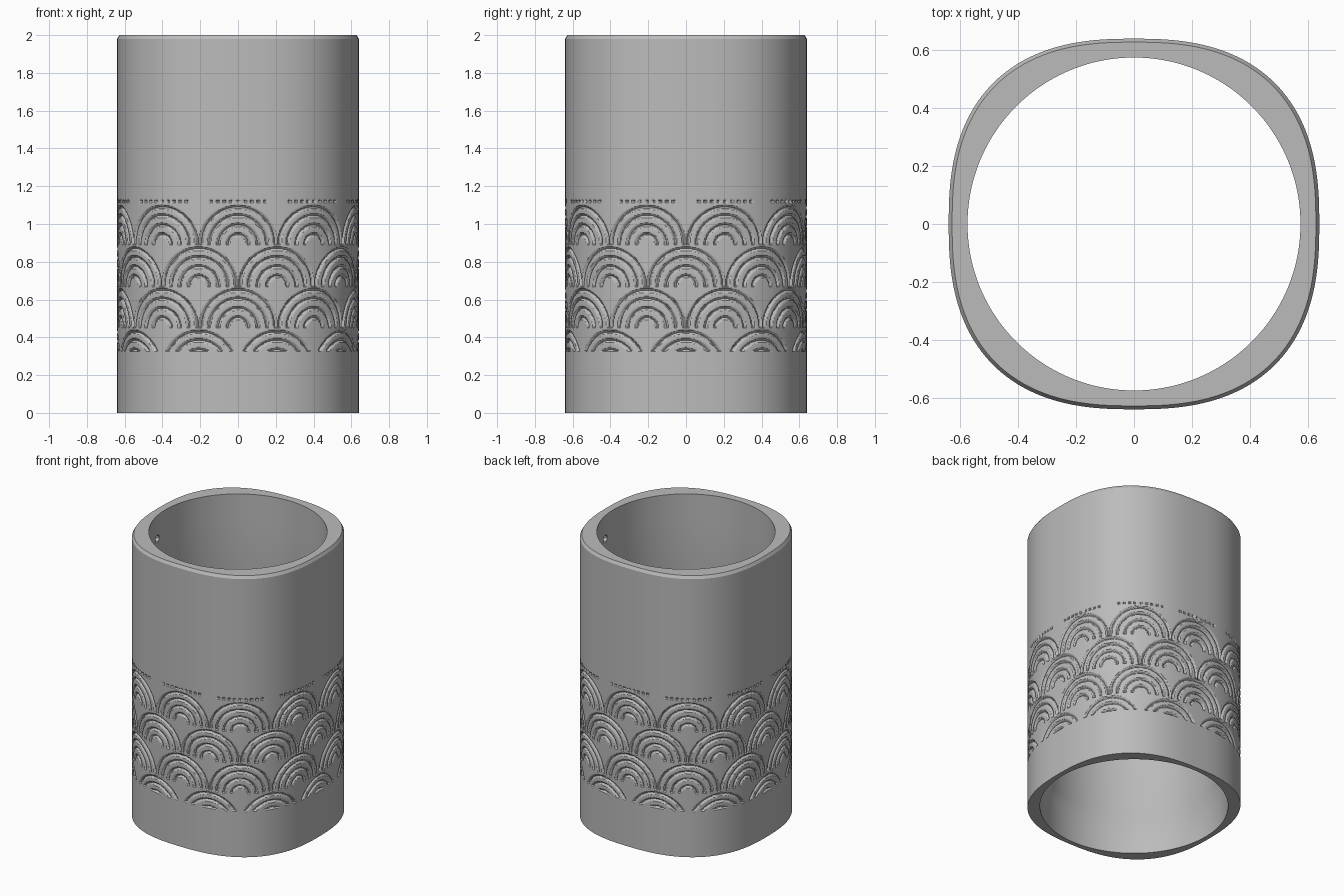
import bpy, bmesh, math

cube = bpy.data.objects.get("Cube")
if cube:
    bpy.data.objects.remove(cube, do_unlink=True)

SEGS = 720
HALF, POWER = 0.64, 2.53        # rounded-square outline
BORE, SOCKET = 0.575, 0.607     # upper bore and wider lower socket
PERIOD_COUNT = 10               # wave motifs around the wall
ROW_STEP = 0.22
ARCS = (0.2, 0.155, 0.105, 0.055)
GROOVE_WIDTH, GROOVE_DEPTH = 0.012, 0.013


def outline_point(t):
    c, s = math.cos(t), math.sin(t)
    e = 2 / POWER
    return (HALF * math.copysign(abs(c) ** e, c),
            HALF * math.copysign(abs(s) ** e, s))


def even_outline():
    """Rounded-square points spaced evenly along the perimeter, from the front centre."""
    fine = 7200
    pts = [outline_point(-math.pi / 2 + 2 * math.pi * i / fine) for i in range(fine + 1)]
    dist = [0.0]
    for a, b in zip(pts, pts[1:]):
        dist.append(dist[-1] + math.dist(a, b))
    out, k = [], 0
    for i in range(SEGS):
        target = dist[-1] * i / SEGS
        while dist[k + 1] <= target:
            k += 1
        f = (target - dist[k]) / (dist[k + 1] - dist[k])
        a, b = pts[k], pts[k + 1]
        out.append((a[0] + f * (b[0] - a[0]), a[1] + f * (b[1] - a[1])))
    return out, dist[-1]


OUTLINE, PERIMETER = even_outline()
PERIOD = PERIMETER / PERIOD_COUNT


def dip(d, width):
    """Rounded groove section at distance d from its middle line."""
    return GROOVE_DEPTH * (0.5 + 0.5 * math.cos(math.pi * d / width)) if d < width else 0.0


def groove(s, z):
    """Engraved depth of the overlapping-wave pattern and the dotted border."""
    if z > 1.108:
        u = (s + PERIOD / 2) % PERIOD - PERIOD / 2
        if abs(u) > 0.17:
            return 0.0
        pitch = 0.036
        du = (u + pitch / 2) % pitch - pitch / 2
        return dip(math.hypot(du, z - 1.12), GROOVE_WIDTH)
    if z < 0.325:
        return 0.0
    row = math.floor((1.108 - z) / ROW_STEP)
    base = 0.89 - row * ROW_STEP
    shift = PERIOD / 2 if row % 2 else 0.0
    u = (s + shift + PERIOD / 2) % PERIOD - PERIOD / 2
    if z < base:
        return 0.0
    r = math.hypot(u, z - base)
    return max(dip(abs(r - a), GROOVE_WIDTH) for a in ARCS)


def pocket(x, y, z):
    """Depth of the two small blind holes inside the bore."""
    for angle in (math.radians(10), math.radians(190)):
        px, py = BORE * math.cos(angle), BORE * math.sin(angle)
        if math.dist((x, y, z), (px, py, 1.835)) < 0.024:
            return 0.03
    return 0.0


def levels(lo, hi, step):
    n = round((hi - lo) / step)
    return [lo + (hi - lo) * i / n for i in range(n + 1)]


bm = bmesh.new()
rings = []


def outer_ring(z, inset=0.0, engraved=False):
    ring = []
    for i, (x, y) in enumerate(OUTLINE):
        depth = inset + (groove(PERIMETER * i / SEGS, z) if engraved else 0.0)
        k = 1 - depth / math.hypot(x, y)
        ring.append(bm.verts.new((x * k, y * k, z)))
    rings.append(ring)


def inner_ring(z, radius, pitted=False):
    ring = []
    for x, y in OUTLINE:
        k = radius / math.hypot(x, y)
        if pitted:
            k *= 1 + pocket(x * k, y * k, z) / radius
        ring.append(bm.verts.new((x * k, y * k, z)))
    rings.append(ring)


# Outer wall with engraved band and bevelled top edge
outer_ring(0.0)
for level in levels(0.312, 1.14, 0.006):
    outer_ring(level, engraved=True)
outer_ring(1.98)
outer_ring(2.0, inset=0.012)

# Bore with blind holes, then the sloped step into the wider socket
inner_ring(2.0, BORE)
for level in reversed(levels(1.805, 1.865, 0.006)):
    inner_ring(level, BORE, pitted=True)
inner_ring(0.29, BORE)
inner_ring(0.23, SOCKET)
inner_ring(0.0, SOCKET)

for a, b in zip(rings, rings[1:] + rings[:1]):
    for i in range(SEGS):
        j = (i + 1) % SEGS
        bm.faces.new((a[i], a[j], b[j], b[i]))
bmesh.ops.recalc_face_normals(bm, faces=bm.faces)

mesh = bpy.data.meshes.new("engraved_sleeve")
bm.to_mesh(mesh)
bm.free()
sleeve = bpy.data.objects.new("engraved_sleeve", mesh)
bpy.context.collection.objects.link(sleeve)

grey = bpy.data.materials.new("plain_grey")
grey.use_nodes = True
colour = (0.5, 0.5, 0.5, 1.0)
grey.diffuse_color = colour
grey.node_tree.nodes["Principled BSDF"].inputs["Base Color"].default_value = colour
mesh.materials.append(grey)

bpy.ops.object.select_all(action="DESELECT")
sleeve.select_set(True)
bpy.context.view_layer.objects.active = sleeve
bpy.ops.object.shade_smooth_by_angle(angle=math.radians(30))
